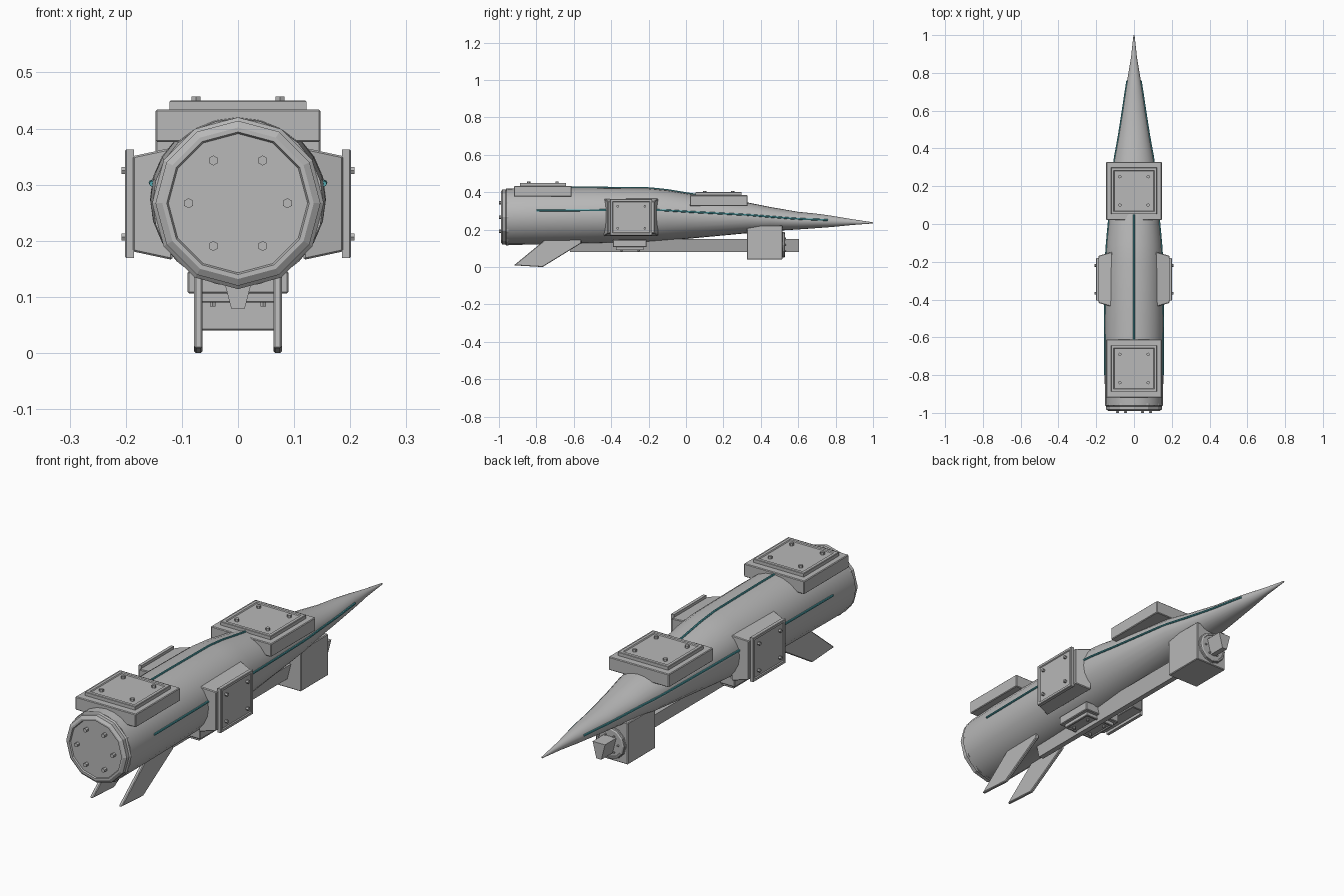
import bpy
import bmesh
from math import sin, cos, pi, radians
from mathutils import Matrix, Vector

if "Cube" in bpy.data.objects:
    bpy.data.objects.remove(bpy.data.objects["Cube"], do_unlink=True)


def material(name, color):
    m = bpy.data.materials.new(name)
    m.use_nodes = True
    m.diffuse_color = (*color, 1)
    m.node_tree.nodes["Principled BSDF"].inputs["Base Color"].default_value = (*color, 1)
    return m


GREY = material("hull grey", (0.48, 0.48, 0.48))
TEAL = material("teal strip", (0.08, 0.38, 0.42))


def loft(name, rings, mat=GREY, matrix=None, smooth=False, bevel=0):
    """Skin a list of equal-length point rings and close both ends."""
    bm = bmesh.new()
    loops = [[bm.verts.new(p) for p in ring] for ring in rings]
    n = len(loops[0])
    for a, b in zip(loops, loops[1:]):
        for i in range(n):
            j = (i + 1) % n
            bm.faces.new((a[i], a[j], b[j], b[i]))
    bm.faces.new(loops[0])
    bm.faces.new(loops[-1])
    bmesh.ops.recalc_face_normals(bm, faces=bm.faces[:])
    mesh = bpy.data.meshes.new(name)
    bm.to_mesh(mesh)
    bm.free()
    if matrix:
        mesh.transform(matrix)
    mesh.materials.append(mat)
    ob = bpy.data.objects.new(name, mesh)
    bpy.context.collection.objects.link(ob)
    if bevel:
        mod = ob.modifiers.new("Soft edges", "BEVEL")
        mod.width, mod.segments = bevel, 1
    if smooth:
        bpy.ops.object.select_all(action="DESELECT")
        bpy.context.view_layer.objects.active = ob
        ob.select_set(True)
        bpy.ops.object.shade_smooth_by_angle(angle=radians(35))
    return ob


def rect(hx, hy, z):
    return [(-hx, -hy, z), (hx, -hy, z), (hx, hy, z), (-hx, hy, z)]


def disc(r, z, n=12, x=0, y=0):
    return [(x + r * sin(2 * pi * i / n), y + r * cos(2 * pi * i / n), z) for i in range(n)]


def bolt(name, x, y, z0, z1, r, matrix):
    loft(name, [disc(r, z0, 6, x, y), disc(r, z1, 6, x, y)], matrix=matrix)


def module(name, matrix, base, top, depth, plate, thick, bolts):
    """Mounting block, framed cover plate and four bolts; local z points outwards."""
    loft(name + "_block", [rect(*base, -depth), rect(*top, 0)], matrix=matrix, bevel=0.003)
    px, py = plate
    rim = 0.12 * px
    loft(name + "_plate", [rect(px, py, -0.002), rect(px, py, thick - 0.002),
                           rect(px - 0.002, py - 0.002, thick),
                           rect(px - rim, py - rim, thick),
                           rect(px - rim - 0.003, py - rim - 0.003, thick - 0.004)],
         matrix=matrix)
    for sx in (-1, 1):
        for sy in (-1, 1):
            bolt(name + "_bolt", sx * bolts[0], sy * bolts[1], thick - 0.006,
                 thick + 0.007, 0.009 * px / 0.122, matrix)


def end_cap(name, matrix):
    """Stepped twelve-sided cover with a ring of six bolts; local z points outwards."""
    steps = [(0.153, -0.012), (0.153, 0), (0.147, 0.005), (0.147, 0.022), (0.135, 0.030),
             (0.127, 0.030), (0.124, 0.024)]
    loft(name, [disc(r, z) for r, z in steps], matrix=matrix)
    for i in range(6):
        a = i * pi / 3
        bolt(name + "_bolt", 0.088 * cos(a), 0.088 * sin(a), 0.02, 0.04, 0.009, matrix)


# Hull stations: y, half width, top z, bottom z
STATIONS = [(-0.96, 0.152, 0.421, 0.121), (-0.8, 0.156, 0.428, 0.123),
            (-0.5, 0.157, 0.428, 0.128), (-0.2, 0.153, 0.425, 0.137),
            (-0.1, 0.147, 0.415, 0.145), (0.0, 0.137, 0.398, 0.153),
            (0.33, 0.108, 0.348, 0.184), (0.45, 0.085, 0.324, 0.195),
            (0.6, 0.061, 0.298, 0.204), (0.7, 0.046, 0.288, 0.211),
            (0.78, 0.033, 0.277, 0.217), (0.88, 0.016, 0.260, 0.227),
            (1.0, 0.003, 0.242, 0.236)]


def hull_at(y):
    for a, b in zip(STATIONS, STATIONS[1:]):
        if y <= b[0]:
            t = max(0, (y - a[0]) / (b[0] - a[0]))
            return [u + (v - u) * t for u, v in zip(a, b)]
    return list(STATIONS[-1])


def hull_point(y, angle):
    _, w, top, bottom = hull_at(y)
    return Vector((w * cos(angle), y, (top + bottom) / 2 + (top - bottom) / 2 * sin(angle)))


SIDES = 24
loft("hull", [[hull_point(s[0], 2 * pi * i / SIDES) for i in range(SIDES)] for s in STATIONS],
     smooth=True)

# Front cover
end_cap("front_cover", Matrix.Translation((0, -0.96, 0.27)) @ Matrix.Rotation(pi / 2, 4, "X"))

# Dorsal modules
for name, y, z in (("front_top", -0.765, 0.437), ("rear_top", 0.175, 0.387)):
    module(name, Matrix.Translation((0, y, z)), (0.147, 0.154), (0.147, 0.154), 0.058,
           (0.122, 0.123), 0.016, (0.075, 0.075))

# Side modules, mirrored left and right
for side, s in (("left", 1), ("right", -1)):
    m = Matrix.Translation((s * 0.187, -0.293, 0.269)) @ Matrix.Rotation(s * pi / 2, 4, "Y")
    module(side + "_side", m, (0.1, 0.145), (0.085, 0.125), 0.07,
           (0.097, 0.112), 0.014, (0.059, 0.073))

# Belly module
module("belly", Matrix.Translation((0, -0.3, 0.109)) @ Matrix.Rotation(pi, 4, "X"),
       (0.09, 0.09), (0.09, 0.09), 0.04, (0.074, 0.074), 0.016, (0.045, 0.045))

# Keel beam running through the rear lower housing
loft("keel", [[(-0.03, y, 0.152), (0.03, y, 0.152), (0.012, y, 0.082), (-0.012, y, 0.082)]
              for y in (-0.62, 0.605)])

# Rear lower housing with its round cover
loft("rear_housing", [rect(0.078, 0.095, z) for z in (0.043, 0.225)],
     matrix=Matrix.Translation((0, 0.42, 0)), bevel=0.003)
end_cap("housing_cover", Matrix.Translation((0, 0.516, 0.122))
        @ Matrix.Rotation(-pi / 2, 4, "X") @ Matrix.Scale(0.46, 4))

# Swept belly fins
FIN = [(-0.92, 0.012), (-0.767, 0.003), (-0.56, 0.13), (-0.56, 0.16), (-0.74, 0.16)]
for side, s in (("left", 1), ("right", -1)):
    loft(side + "_fin", [[(s * x, y, z) for y, z in FIN] for x in (0.063, 0.078)], bevel=0.003)


# Thin strips following the hull surface
def strip(name, y0, y1, angle, steps=14):
    rings = []
    for k in range(steps + 1):
        p = hull_point(y0 + (y1 - y0) * k / steps, angle)
        rings.append([p + Vector((0.005 * cos(a), 0, 0.005 * sin(a)))
                      for a in (i * pi / 4 for i in range(8))])
    loft(name, rings, TEAL, smooth=True)


strip("top_strip", -0.63, 0.05, pi / 2)
for side, tilt in (("left", radians(11)), ("right", pi - radians(11))):
    strip(side + "_front_strip", -0.8, -0.4, tilt)
    strip(side + "_rear_strip", -0.18, 0.76, tilt)

# Rest the model on the ground
bpy.context.view_layer.update()
low = min(v.co.z for o in bpy.data.objects if o.name.endswith("_fin") for v in o.data.vertices)
for o in bpy.data.objects:
    if o.type == "MESH":
        o.location.z -= low
